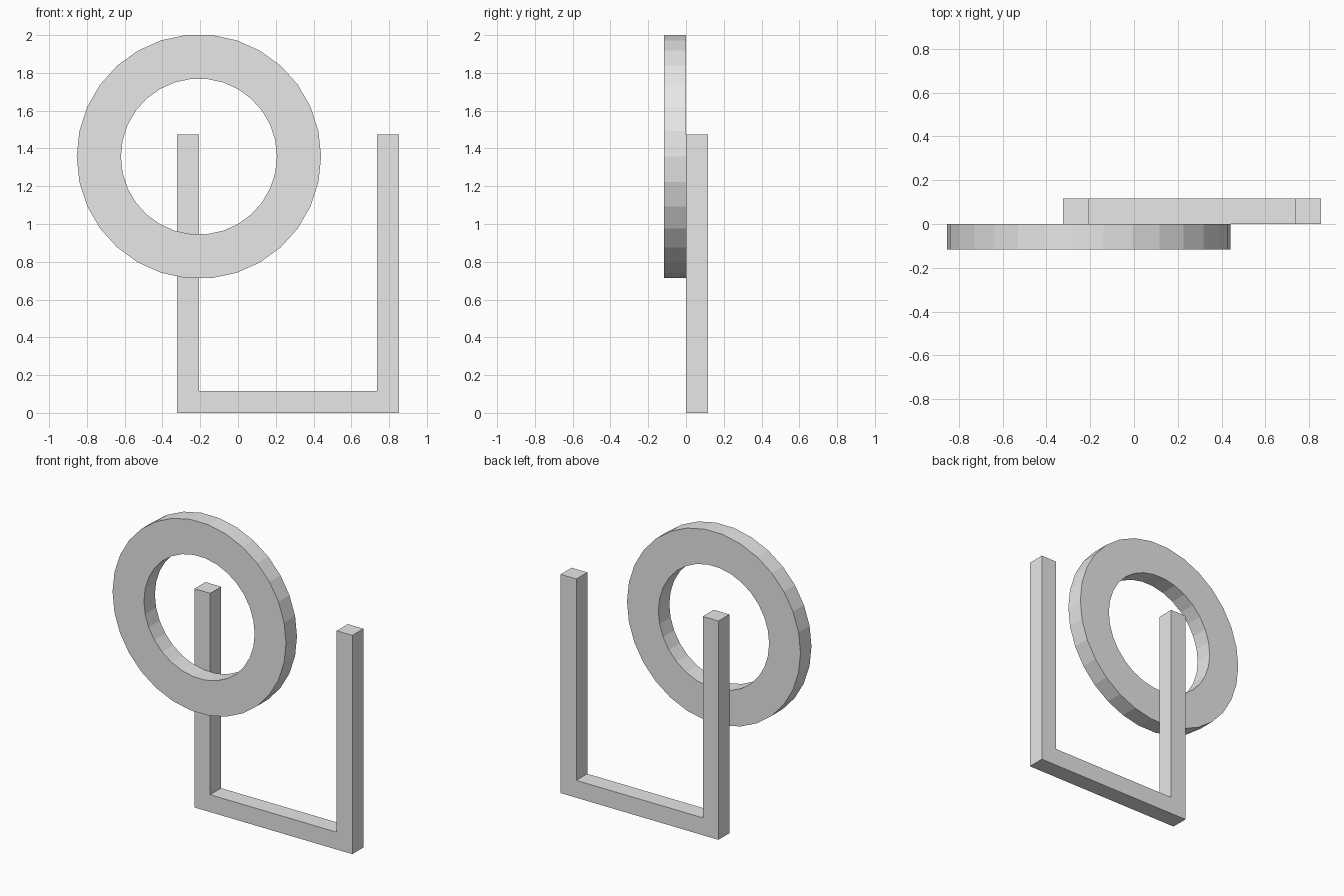
import bpy
import bmesh
import math

cube = bpy.data.objects.get("Cube")
if cube:
    bpy.data.objects.remove(cube, do_unlink=True)

DEPTH = 0.117

grey = bpy.data.materials.new("light grey")
grey.use_nodes = True
grey.diffuse_color = (0.8, 0.8, 0.8, 1)
grey.node_tree.nodes["Principled BSDF"].inputs["Base Color"].default_value = (0.8, 0.8, 0.8, 1)


def finish(name, bm):
    """Turn the bmesh into a flat-shaded grey object."""
    bmesh.ops.recalc_face_normals(bm, faces=bm.faces)
    mesh = bpy.data.meshes.new(name)
    bm.to_mesh(mesh)
    bm.free()
    mesh.materials.append(grey)
    obj = bpy.data.objects.new(name, mesh)
    bpy.context.collection.objects.link(obj)
    return obj


def extrude_back(bm, faces):
    """Thicken front faces towards +y."""
    result = bmesh.ops.extrude_face_region(bm, geom=faces, use_keep_orig=True)
    verts = [g for g in result["geom"] if isinstance(g, bmesh.types.BMVert)]
    bmesh.ops.translate(bm, verts=verts, vec=(0, DEPTH, 0))


# U-shaped frame: one profile, thickened behind the ring
left, right, top, bar = -0.324, 0.853, 1.475, 0.117
profile = [(left, 0), (right, 0), (right, top), (right - bar, top),
           (right - bar, bar), (left + bar, bar), (left + bar, top), (left, top)]
bm = bmesh.new()
face = bm.faces.new([bm.verts.new((x, 0, z)) for x, z in profile])
extrude_back(bm, [face])
finish("u_frame", bm)

# Flat faceted ring in front of the frame's post
SIDES = 30
bm = bmesh.new()
loops = []
for radius in (0.647, 0.413):
    angles = [math.tau * i / SIDES for i in range(SIDES)]
    loops.append([bm.verts.new((radius * math.cos(a), 0, radius * math.sin(a))) for a in angles])
outer, inner = loops
faces = []
for i in range(SIDES):
    j = (i + 1) % SIDES
    faces.append(bm.faces.new((outer[i], outer[j], inner[j], inner[i])))
extrude_back(bm, faces)
ring = finish("ring", bm)
ring.location = (-0.207, -DEPTH, 1.357)
